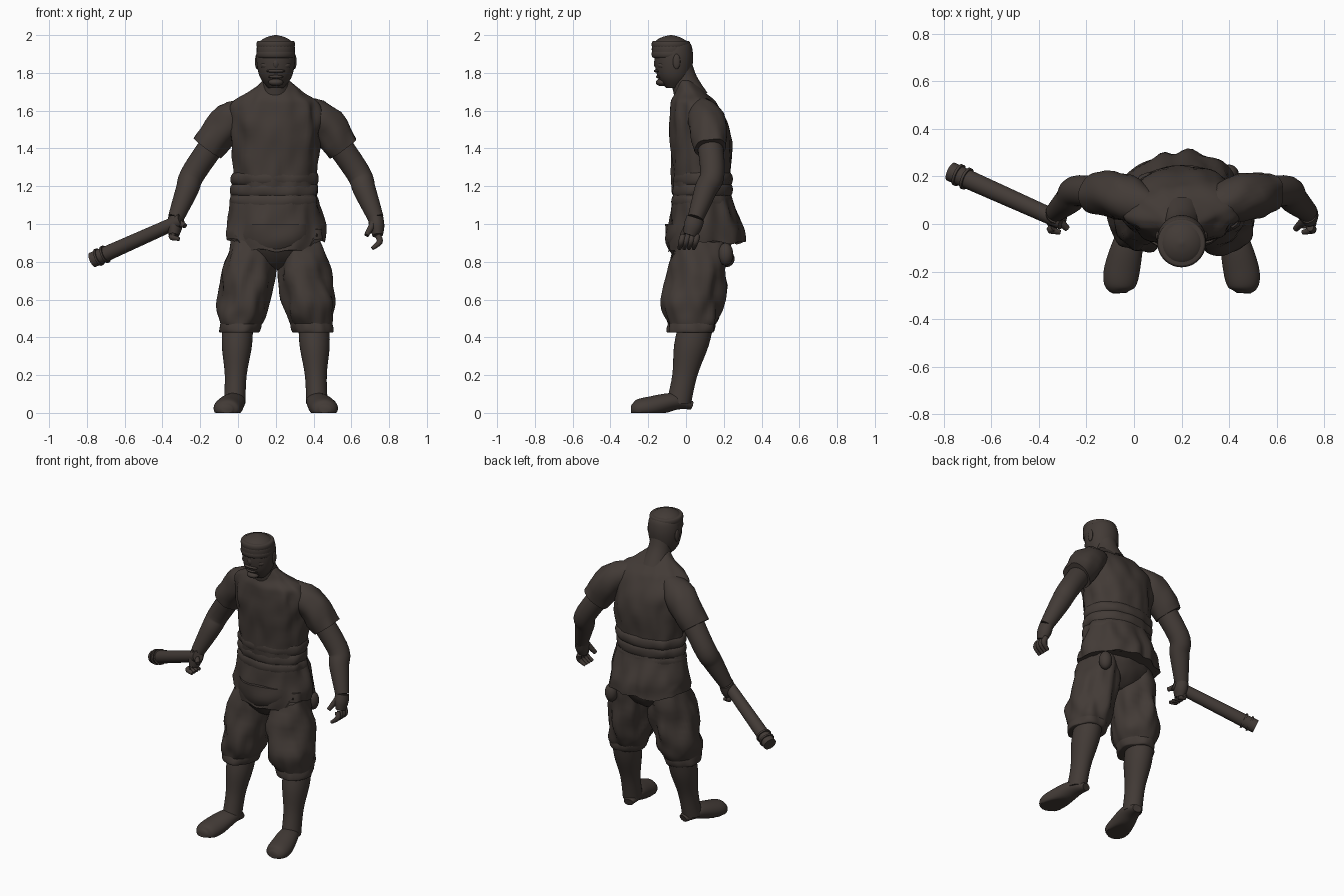
import bpy, bmesh, math
from mathutils import Vector, noise

default_cube = bpy.data.objects.get("Cube")
if default_cube:
    bpy.data.objects.remove(default_cube, do_unlink=True)

CENTRE = 0.2  # centre line of the body; offsets below are measured from it
SIDES = {"left": 1, "right": -1}
parts = []

colour = (0.055, 0.043, 0.037, 1)
brown = bpy.data.materials.new("dark_brown")
brown.use_nodes = True
brown.diffuse_color = colour
brown.node_tree.nodes["Principled BSDF"].inputs["Base Color"].default_value = colour


def finish(name, bm):
    bmesh.ops.recalc_face_normals(bm, faces=bm.faces)
    mesh = bpy.data.meshes.new(name)
    bm.to_mesh(mesh)
    bm.free()
    mesh.materials.append(brown)
    obj = bpy.data.objects.new(name, mesh)
    bpy.context.scene.collection.objects.link(obj)
    parts.append(obj)


def smooth_rows(keys, steps):
    """Resample the key rows along a smooth spline."""
    rows = []
    last = len(keys) - 1
    for i in range(last):
        before, start, end, after = (keys[max(0, min(last, i + k))] for k in (-1, 0, 1, 2))
        for k in range(steps):
            t = k / steps
            row = []
            for p, q, r, s in zip(before, start, end, after):
                leave, arrive = (r - p) / 2, (s - q) / 2
                ease = t * t * (3 - 2 * t)
                row.append(q + (r - q) * ease + leave * t * (1 - t) ** 2 - arrive * t * t * (1 - t))
            rows.append(row)
    return rows + [list(keys[last])]


def skin(name, rows, depth=1.0, side=1, folds=0.0, level=False, steps=5, count=32, shape=None):
    """Skin over rows of (offset, y, z, half width); level keeps the rings horizontal."""
    rows = smooth_rows(rows, steps)
    centres = [Vector((CENTRE + side * row[0], row[1], row[2])) for row in rows]
    last = len(rows) - 1
    bm = bmesh.new()
    loops = []
    for i, centre in enumerate(centres):
        along = Vector((0, 0, 1))
        if not level:
            along = (centres[min(i + 1, last)] - centres[max(i - 1, 0)]).normalized()
        across = Vector((1, 0, 0))
        across = (across - along * across.dot(along)).normalized()
        outward = along.cross(across) * depth
        loop = []
        for k in range(count):
            angle = math.tau * k / count
            reach = (across * math.cos(angle) + outward * math.sin(angle)) * rows[i][3]
            point = centre + reach
            # cloth folds, longer vertically than around
            point += reach * folds * noise.noise(Vector((point.x, point.y, point.z / 2)) * 15)
            loop.append(bm.verts.new(shape(point) if shape else point))
        loops.append(loop)
    for low, high in zip(loops, loops[1:]):
        for k in range(count):
            j = (k + 1) % count
            bm.faces.new((low[k], low[j], high[j], high[k]))
    bm.faces.new(loops[0])
    bm.faces.new(loops[-1])
    finish(name, bm)


def column(name, profile, axis, depth, **options):
    """Upright part: rows of (height, half width) strung along axis(height)."""
    skin(name, [(*axis(z), z, w) for z, w in profile], depth, level=True, **options)


def limb(name, points, radii, **options):
    skin(name, [(*p, r) for p, r in zip(points, radii)], **options)


def roll(name, height, width, thick, axis, depth, folds=0.0):
    """Padded band with a rounded edge, used for sash, cuffs and cap."""
    profile = [(height + thick * math.sin(a), width * (0.9 + 0.1 * math.cos(a)))
               for a in (math.pi * k / 8 for k in range(-4, 5))]
    column(name, profile, axis, depth, folds=folds, count=48)


def ball(name, offset, y, z, size):
    bm = bmesh.new()
    bmesh.ops.create_uvsphere(bm, u_segments=20, v_segments=12, radius=1)
    for v in bm.verts:
        v.co = Vector((CENTRE + offset, y, z)) + v.co * Vector(size)
    finish(name, bm)


# Body axes: the back stoops forward above the chest, the legs spread downward
def spine(z):
    return 0, 0.085 - 0.65 * max(0, z - 1.4) ** 2


def skull(z):
    return 0, -0.065


def brow_line(z):
    return 0, -0.08


def thigh(z):
    return 0.26 - 0.15 * z, 0.1 * z - 0.02


def calf(z):
    return 0.22 - 0.04 * z, 0.22 * z - 0.05


# Tunic: raised chest panel, flat shoulders, flared back and ragged front flap
def tunic_shape(p):
    middle = spine(p.z)[1]
    offset = abs(p.x - CENTRE)
    flare = max(0, min(1, (1.15 - p.z) * 6)) * 0.25 if p.y > middle else 0
    flatten_top = max(0, min(0.25, 1.25 * (p.z - 1.43)))
    p.y = middle + (p.y - middle) * (1 + flare - flatten_top)
    if p.y < 0 and offset < 0.19 and p.z > 1.2:
        p.y -= 0.01
    if p.z < 0.96:
        p.z += 0.03 * noise.noise(p * 9)
        if p.y < 0 and offset < 0.2:
            p.z -= 0.05
    return p


column("tunic", [(0.91, 0.265), (1, 0.255), (1.2, 0.22), (1.4, 0.236), (1.55, 0.25),
                 (1.64, 0.225), (1.7, 0.14), (1.76, 0.07)],
       spine, 0.68, folds=0.1, count=72, shape=tunic_shape)
for label, z in (("lower", 1.12), ("middle", 1.18), ("upper", 1.24)):
    roll(label + "_sash_fold", z, 0.234, 0.035, spine, 0.69, folds=0.08)
ball("hip_pouch", 0.2, 0.21, 0.84, (0.04, 0.04, 0.06))

# Neck, head and cap
limb("neck", [(0, 0.03, 1.66), (0, -0.01, 1.76), (0, -0.04, 1.85)], (0.09, 0.07, 0.07))
column("head", [(1.72, 0.04), (1.77, 0.08), (1.83, 0.098), (1.9, 0.102), (1.96, 0.085), (1.98, 0.03)],
       skull, 1)
column("cap", [(1.9, 0.1), (1.94, 0.1), (1.97, 0.08), (1.99, 0.045), (2, 0.005)], brow_line, 1)
for label, z in (("brow", 1.9), ("cap", 1.95)):
    roll(label + "_roll", z, 0.102, 0.02, brow_line, 1)

# Face
ball("nose", 0, -0.15, 1.85, (0.02, 0.02, 0.03))
ball("moustache", 0, -0.15, 1.81, (0.05, 0.02, 0.01))
ball("lower_lip", 0, -0.14, 1.78, (0.04, 0.02, 0.01))
ball("chin", 0, -0.13, 1.75, (0.04, 0.03, 0.02))
for label, s in SIDES.items():
    ball(label + "_cheek", s * 0.05, -0.12, 1.84, (0.03, 0.03, 0.02))
    ball(label + "_ear", s * 0.1, -0.05, 1.86, (0.01, 0.02, 0.04))

# Joints shared by sleeves, arms and hands
neck_side = Vector((0.1, 0.06, 1.62))
shoulder = Vector((0.24, 0.11, 1.55))
sleeve_end = Vector((0.36, 0.13, 1.4))
elbow = Vector((0.43, 0.14, 1.28))
wrist = Vector((0.53, 0.05, 1.03))
knuckles = Vector((0.54, 0.02, 0.94))

# Toe line for the feet
foot_line = [Vector(p) for p in ((0.2, 0.03, 0.04), (0.22, -0.06, 0.06), (0.25, -0.19, 0.03),
                                 (0.26, -0.26, 0.02), (0.26, -0.29, 0.02))]


def flatten(p):
    return Vector((p.x, p.y, max(p.z, 0)))


# Seat of the breeches, joining the legs under the hem
column("breeches_seat", [(0.76, 0.06), (0.8, 0.14), (0.9, 0.22), (1, 0.22)], thigh_centre := (lambda z: (0, 0.07)),
       0.8, folds=0.1)

for label, s in SIDES.items():
    # Sleeve, arm and palm
    limb(label + "_sleeve", [neck_side, shoulder, sleeve_end], (0.05, 0.097, 0.088), side=s, folds=0.15)
    limb(label + "_arm", [shoulder, elbow, elbow.lerp(wrist, 0.4), wrist],
         (0.07, 0.065, 0.06, 0.042), side=s)
    limb(label + "_palm", [wrist, wrist.lerp(knuckles, 0.5), knuckles],
         (0.04, 0.04, 0.028), depth=1.2, side=s)

    # Fingers: hanging on the left, drawn into a fist on the right
    hang = 0.07 if s > 0 else 0.02
    for i in range(4):
        root = knuckles + Vector((0, 0.04 - i * 0.025, 0))
        bend = root + Vector((0.01, -0.01, -hang / 2))
        tip = root + Vector((-0.03, -0.02, -hang))
        limb(f"{label}_finger_{i + 1}", [root, bend, tip], (0.016, 0.016, 0.01), side=s, count=12)
    thumb_root = wrist + Vector((-0.01, -0.03, -0.02))
    thumb_tip = thumb_root + Vector((-0.04, -0.04, -hang))
    limb(label + "_thumb", [thumb_root, thumb_tip], (0.02, 0.013), side=s, count=12)

    # Baggy breeches gathered below the knee
    column(label + "_breeches", [(1, 0.1), (0.8, 0.132), (0.6, 0.14), (0.5, 0.125), (0.43, 0.09)],
           thigh, 1.12, side=s, folds=0.2, count=48)
    roll(label + "_breeches_cuff", 0.46, 0.113, 0.035,
         lambda z: (s * thigh(z)[0], thigh(z)[1]), 1.12, folds=0.15)

    # Lower leg and foot
    column(label + "_shin", [(0.5, 0.08), (0.36, 0.08), (0.2, 0.058), (0.05, 0.057)],
           calf, 1.15, side=s)
    limb(label + "_foot", foot_line, (0.03, 0.06, 0.075, 0.065, 0.03),
         depth=0.75, side=s, shape=flatten)

# Club: straight shaft held in the right fist, with two raised bands near the tip
club_tip, club_grip = Vector((-0.97, 0.22, 0.81)), Vector((-0.5, 0.01, 1.02))
limb("club_shaft", [club_tip, club_grip], (0.041, 0.035), steps=1)
for i in (1, 2):
    ends = [club_tip.lerp(club_grip, i * 0.07 + k) for k in (-0.01, 0.01)]
    limb(f"club_band_{i}", ends, (0.048, 0.048), steps=1)

# Smooth shading that keeps sharp edges
bpy.ops.object.select_all(action="DESELECT")
for obj in parts:
    obj.select_set(True)
bpy.context.view_layer.objects.active = parts[0]
bpy.ops.object.shade_smooth_by_angle(angle=math.radians(45))
